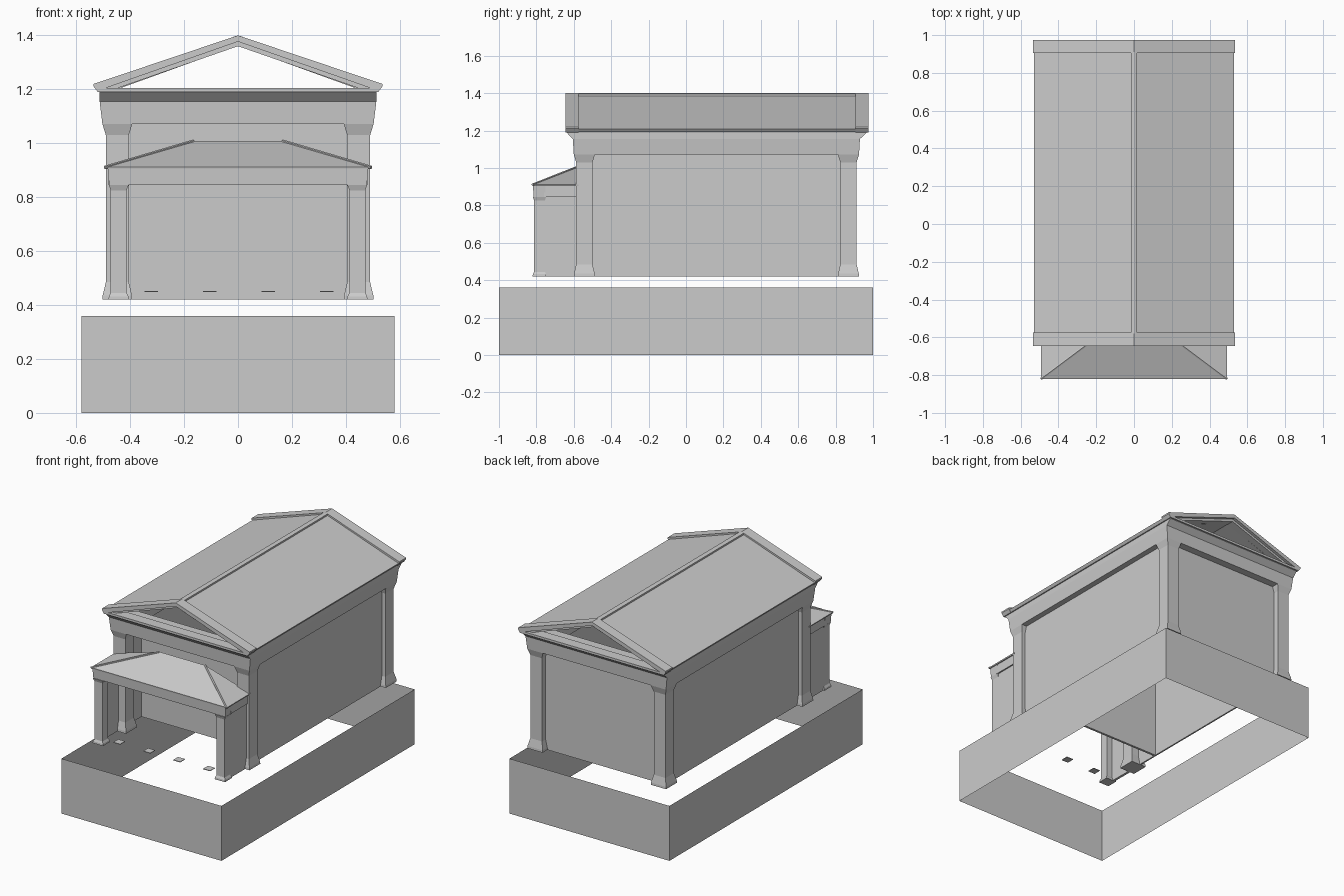
import bpy, bmesh
from mathutils import Vector

cube = bpy.data.objects.get("Cube")
if cube:
    bpy.data.objects.remove(cube)

STONE = bpy.data.materials.new("grey_stone")
STONE.use_nodes = True
GREY = (0.6, 0.6, 0.6, 1)
STONE.diffuse_color = GREY
STONE.node_tree.nodes["Principled BSDF"].inputs["Base Color"].default_value = GREY


def finish(name, bm):
    bmesh.ops.recalc_face_normals(bm, faces=bm.faces[:])
    mesh = bpy.data.meshes.new(name)
    bm.to_mesh(mesh)
    bm.free()
    mesh.materials.append(STONE)
    obj = bpy.data.objects.new(name, mesh)
    bpy.context.collection.objects.link(obj)
    return obj


def loft(name, sections, ends="cap"):
    """Stack rectangles (x0, x1, y0, y1, z); ends: cap, open or loop."""
    bm = bmesh.new()
    rings = [[bm.verts.new(p) for p in
              ((x0, y0, z), (x1, y0, z), (x1, y1, z), (x0, y1, z))]
             for x0, x1, y0, y1, z in sections]
    pairs = list(zip(rings, rings[1:]))
    if ends == "loop":
        pairs.append((rings[-1], rings[0]))
    for a, b in pairs:
        for i in range(4):
            j = (i + 1) % 4
            bm.faces.new((a[i], a[j], b[j], b[i]))
    if ends == "cap":
        bm.faces.new(rings[0])
        bm.faces.new(rings[-1])
    return finish(name, bm)


def box(name, x0, x1, y0, y1, z0, z1):
    return loft(name, [(x0, x1, y0, y1, z0), (x0, x1, y0, y1, z1)])


def prism(name, profile, y0, y1):
    """Extrude an x-z profile along y."""
    bm = bmesh.new()
    face = bm.faces.new([bm.verts.new((x, y0, z)) for x, z in profile])
    new = bmesh.ops.extrude_face_region(bm, geom=[face])["geom"]
    verts = [v for v in new if isinstance(v, bmesh.types.BMVert)]
    bmesh.ops.translate(bm, verts=verts, vec=(0, y1 - y0, 0))
    return finish(name, bm)


def pillar(name, x0, x1, y0, y1, steps):
    """Square pillar; steps are (flare, z)."""
    return loft(name, [(x0 - f, x1 + f, y0 - f, y1 + f, z) for f, z in steps])


def span(side, a, b):
    return sorted((side * a, side * b))


SIDES = (("left", 1), ("right", -1))
FLOOR = 0.42

# Open plinth walls
loft("plinth_walls", [(-.58, .58, -1, 1, 0), (-.58, .58, -1, 1, .36)], "open")

# Hall: corner pillars with flared feet and capitals
STEPS = [(.013, FLOOR), (.012, .435), (0, .485), (0, 1.03), (.013, 1.072)]
for label, s in SIDES:
    x0, x1 = span(s, .405, .49)
    pillar("front_pillar_" + label, x0, x1, -.587, -.5, STEPS)
    pillar("back_pillar_" + label, x0, x1, .825, .912, STEPS)
    # Side walls set back behind the pillar faces
    w0, w1 = span(s, .455, .465)
    box("side_wall_" + label, w0, w1, -.53, .87, FLOOR, 1.08)

box("back_wall", -.455, .455, .86, .875, FLOOR, 1.08)
box("front_wall", -.455, .455, -.35, -.335, FLOOR, 1.08)

# Hollow beam ring with a cornice flaring to front and back
loft("beam_and_cornice", [
    (-.41, .41, -.5, .825, 1.19),
    (-.41, .41, -.5, .825, 1.072),
    (-.503, .503, -.6, .925, 1.072),
    (-.513, .513, -.605, .93, 1.155),
    (-.513, .513, -.637, .965, 1.188),
    (-.513, .513, -.637, .965, 1.19)], "loop")

# Main roof: two slabs and a ridge cap, open gables
SLAB = [(0, 1.39), (.53, 1.208), (.518, 1.192), (.47, 1.192), (0, 1.362)]
RAKE = [(0, 1.4), (.535, 1.22), (.535, 1.21), (.52, 1.19), (.49, 1.205), (0, 1.377)]
INNER_RAKE = [(0, 1.377), (.49, 1.205), (.445, 1.205), (0, 1.36)]
for label, s in SIDES:
    def flip(points):
        return [(s * x, z) for x, z in points]
    prism("roof_slope_" + label, flip(SLAB), -.58, .91)
    for end, y_out, y_in in (("front", -.645, -.575), ("back", .975, .905)):
        step = .02 if y_in > y_out else -.02
        prism(f"{end}_rake_{label}", flip(RAKE), y_out, y_in)
        prism(f"{end}_inner_rake_{label}", flip(INNER_RAKE), y_out + step, y_in)
prism("ridge_cap", [(-.016, 1.38), (-.016, 1.395), (0, 1.4), (.016, 1.395), (.016, 1.38)],
      -.58, .91)
box("front_gable_sill", -.52, .52, -.645, -.575, 1.19, 1.205)
box("back_gable_sill", -.52, .52, .905, .975, 1.19, 1.205)

# Porch: posts, side walls and beams
POST_STEPS = [(.008, FLOOR), (.007, .432), (0, .445), (0, .825), (.007, .845)]
for label, s in SIDES:
    x0, x1 = span(s, .413, .472)
    pillar("porch_post_" + label, x0, x1, -.812, -.755, POST_STEPS)
    w0, w1 = span(s, .455, .471)
    box("porch_side_wall_" + label, w0, w1, -.77, -.58, FLOOR, .85)
    b0, b1 = span(s, .41, .48)
    box("porch_side_beam_" + label, b0, b1, -.76, -.58, .845, .908)
loft("porch_front_beam", [(-.478, .478, -.815, -.75, .845),
                          (-.483, .483, -.818, -.75, .908)])

# Porch hipped roof, a thin shell open to the hall
bm = bmesh.new()
a, b, c, d, e, f = [bm.verts.new(p) for p in (
    (-.493, -.82, .912), (.493, -.82, .912), (.493, -.575, .912),
    (.165, -.575, 1.008), (-.165, -.575, 1.008), (-.493, -.575, .912))]
for corners in ((a, b, d, e), (b, c, d), (f, a, e)):
    bm.faces.new(corners)
roof = finish("porch_roof", bm)
shell = roof.modifiers.new("thickness", "SOLIDIFY")
shell.thickness = .008

# Raised hips on the porch roof
for label, s in SIDES:
    start, end = Vector((s * .493, -.82, .91)), Vector((s * .165, -.575, 1.007))
    line = end - start
    bm = bmesh.new()
    bmesh.ops.create_cone(bm, cap_ends=True, segments=6, radius1=.007, radius2=.007,
                          depth=line.length)
    turn = line.to_track_quat("Z", "Y").to_matrix().to_4x4()
    turn.translation = (start + end) / 2
    bmesh.ops.transform(bm, matrix=turn, verts=bm.verts)
    finish("porch_hip_" + label, bm)

# Row of small flat pads in the porch
for i in range(4):
    x = -.322 + i * .217
    box(f"porch_pad_{i + 1}", x - .025, x + .025, -.795, -.745, .448, .452)
